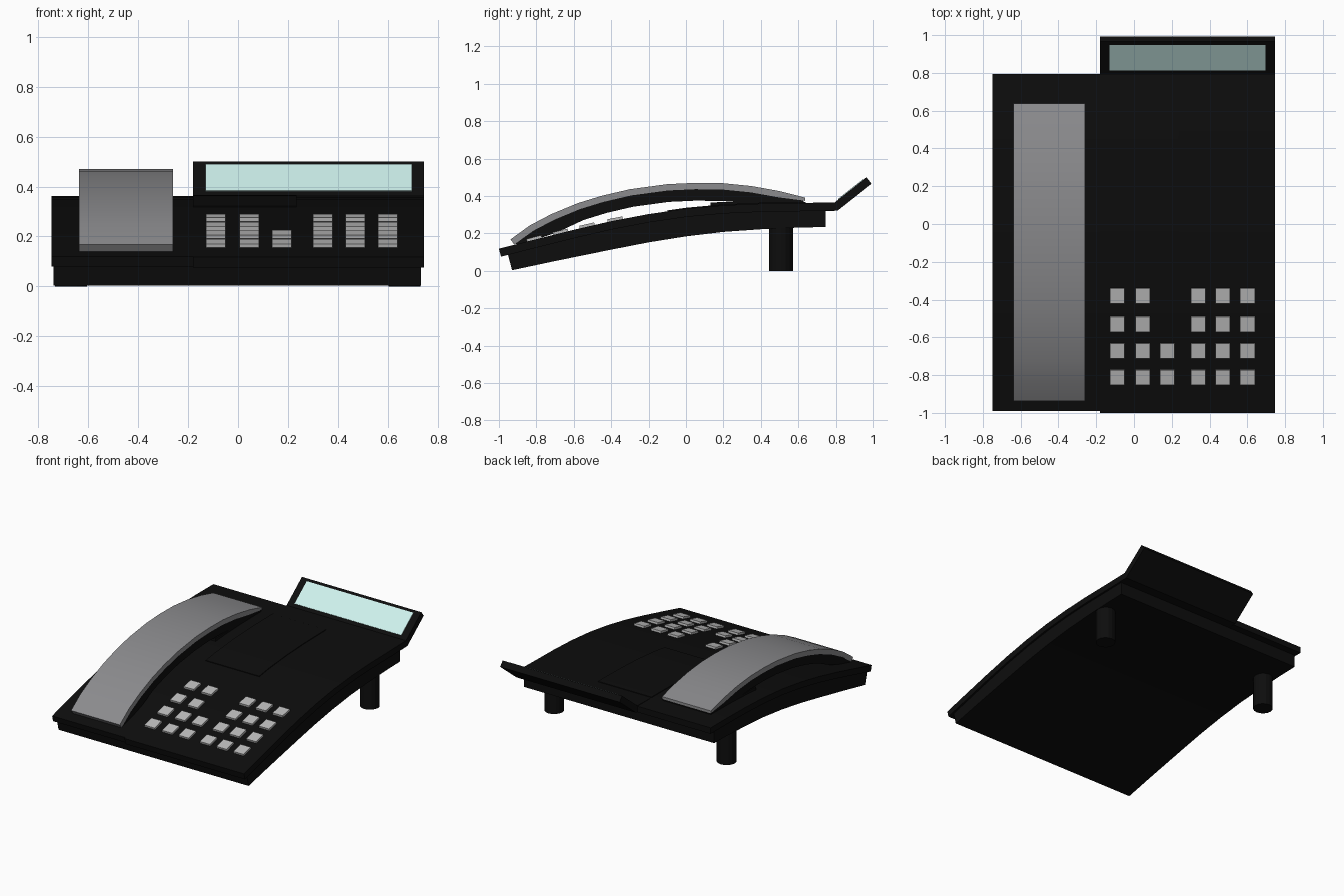
import bpy, bmesh, math
from mathutils import Vector

if "Cube" in bpy.data.objects:
    bpy.data.objects.remove(bpy.data.objects["Cube"])


def material(name, r, g, b):
    m = bpy.data.materials.new(name)
    m.diffuse_color = (r, g, b, 1)
    m.use_nodes = True
    m.node_tree.nodes["Principled BSDF"].inputs["Base Color"].default_value = m.diffuse_color
    return m


BLACK = material("black_plastic", 0.004, 0.004, 0.004)
GREY = material("handset_grey", 0.26, 0.26, 0.27)
KEY = material("key_grey", 0.5, 0.5, 0.5)
GLASS = material("screen_tint", 0.62, 0.88, 0.85)


def finish(bm, name, mat):
    bmesh.ops.recalc_face_normals(bm, faces=bm.faces)
    me = bpy.data.meshes.new(name)
    bm.to_mesh(me)
    bm.free()
    ob = bpy.data.objects.new(name, me)
    bpy.context.collection.objects.link(ob)
    me.materials.append(mat)
    bpy.context.view_layer.objects.active = ob
    bpy.ops.object.select_all(action='DESELECT')
    ob.select_set(True)
    bpy.ops.object.shade_smooth_by_angle(angle=math.radians(20))
    return ob


def band(name, top, bottom, x0, x1, mat):
    """Solid between a top and a bottom y-z curve of equal length."""
    bm = bmesh.new()
    rows = [[bm.verts.new((x, y, z)) for y, z in c]
            for c, x in ((top, x0), (top, x1), (bottom, x1), (bottom, x0))]
    for i in range(len(top) - 1):
        for k in range(4):
            a, b = rows[k], rows[(k + 1) % 4]
            bm.faces.new((a[i], b[i], b[i + 1], a[i + 1]))
    for i in (0, -1):
        bm.faces.new([r[i] for r in rows])
    return finish(bm, name, mat)


def offset(pts, d):
    """Curve moved by d along its normal (positive is up)."""
    out = []
    v = [Vector(p) for p in pts]
    for i, p in enumerate(v):
        a = (p - v[max(i - 1, 0)]).normalized()
        b = (v[min(i + 1, len(v) - 1)] - p).normalized()
        t = (a + b).normalized()
        ref = b if a.length == 0 else a
        n = Vector((-t.y, t.x))
        out.append(tuple(p + n * d / max(t.dot(ref), 0.5)))
    return out


def curve_z(pts, y):
    for (y0, z0), (y1, z1) in zip(pts, pts[1:]):
        if y0 <= y <= y1:
            return z0 + (z1 - z0) * (y - y0) / (y1 - y0), math.atan2(z1 - z0, y1 - y0)


# Curved top plates; the right one bends up into the display hood
TOP = [(-1, .118), (-.8, .169), (-.6, .219), (-.4, .265), (-.2, .303),
       (0, .332), (.2, .35), (.4, .359), (.6, .362), (.795, .362)]
HOOD = TOP[:-1] + [(.795, .366), (.965, .5)]
left = [(-.99, .1205)] + TOP[1:]
band("left_top_plate", left, offset(left, -.042), -.748, -.18, BLACK)
band("right_top_plate", HOOD, offset(HOOD, -.044), -.18, .746, BLACK)

# Lower body
under = [(-.93, .003), (-.7, .052), (-.4, .113), (-.2, .152), (0, .184),
         (.2, .208), (.4, .222), (.6, .231), (.745, .234)]
upper = [(-.955, .1)] + [(y, curve_z(TOP, y)[0] - .02) for y, _ in under[1:]]
band("lower_body", upper, under, -.74, .733, BLACK)

# Screen lying on the hood
d = Vector((.17, .134)).normalized()
p = Vector(HOOD[-2])
screen = [tuple(p + d * .024), tuple(p + d * .196)]
band("screen", offset(screen, .004), offset(screen, -.005), -.13, .697, GLASS)

# Raised panel beside the handset
panel = [(y, curve_z(TOP, y)[0]) for y in (-.1, 0, .2, .4, .6, .64)]
band("raised_panel", offset(panel, .005), offset(panel, -.02), -.18, .235, BLACK)

# Handset: grey shell over a black inner grip
SHELL = [(-.938, .168), (-.834, .243), (-.72, .303), (-.58, .361), (-.45, .401),
         (-.3, .436), (-.1, .463), (.05, .47), (.2, .468), (.35, .453),
         (.5, .426), (.637, .391)]
shell_low = offset(SHELL, -.034)
shell_low[-1] = (.637, .374)
band("handset_shell", SHELL, shell_low, -.638, -.26, GREY)
grip = offset(SHELL, -.095)
grip[0], grip[1], grip[2] = (-.9, .135), (-.8, .168), (-.69, .205)
grip[-3], grip[-2], grip[-1] = (.35, .362), (.5, .36), (.625, .36)
grip_top = offset(SHELL, -.03)
grip_top[0], grip_top[-1] = (-.915, .15), (.625, .376)
band("handset_grip", grip_top, grip, -.634, -.264, BLACK)

# Cradle block under the earpiece
band("handset_cradle", [(.13, .366), (.63, .37)], [(.13, .33), (.63, .34)],
     -.634, -.264, BLACK)

# Keys, tilted to follow the plate
for r, y in enumerate((-.378, -.528, -.67, -.81)):
    z, slope = curve_z(TOP, y)
    c, s = math.cos(slope), math.sin(slope)
    line = [(y - .041 * c, z - .041 * s), (y + .041 * c, z + .041 * s)]
    for k, x in enumerate((-.089, .046, .176, .34, .47, .601)):
        if k == 2 and r < 2:
            continue
        band(f"key_{r}_{k}", offset(line, .014), offset(line, -.01),
             x - .039, x + .039, KEY)

# Round rear feet
for side, x in (("left", -.67), ("right", .667)):
    bm = bmesh.new()
    bmesh.ops.create_cone(bm, cap_ends=True, segments=16, radius1=.064,
                          radius2=.064, depth=.25)
    bmesh.ops.translate(bm, verts=bm.verts, vec=(x, .507, .125))
    finish(bm, side + "_rear_foot", BLACK)
